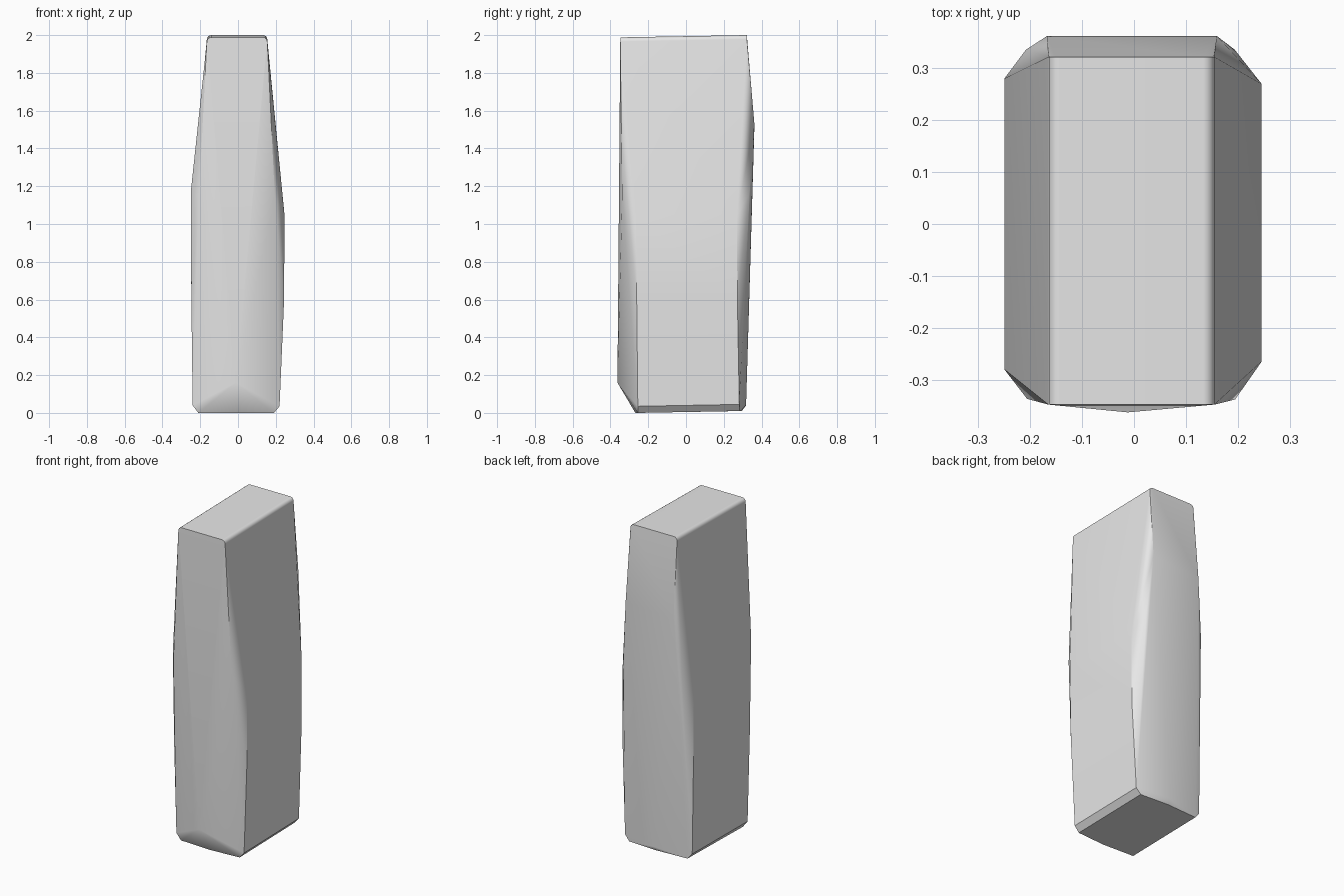
import bpy, bmesh, math

# Remove the default cube
cube = bpy.data.objects.get("Cube")
if cube:
    bpy.data.objects.remove(cube, do_unlink=True)

# Single grey stone colour
stone = bpy.data.materials.new("grey stone")
stone.use_nodes = True
colour = (0.8, 0.8, 0.8, 1.0)
stone.diffuse_color = colour
bsdf = next(n for n in stone.node_tree.nodes if n.type == 'BSDF_PRINCIPLED')
bsdf.inputs["Base Color"].default_value = colour


def rounded_top(side, half_width, radius=0.022, steps=4):
    """Rounded long edge of the gently sloping top."""
    pts = []
    for i in range(steps + 1):
        a = math.pi / 2 * i / steps
        x = side * (half_width - radius + radius * math.cos(a))
        drop = radius * (1 - math.sin(a))
        pts.append((x, -0.348, 1.988 - drop))
        pts.append((x, 0.322, 2.0 - drop))
    return pts


# Corner points of the two slightly uneven sides
left_side = [
    (-0.250, -0.280, 1.17), (-0.250, 0.280, 1.10),    # widest belt
    (-0.247, -0.272, 0.60), (-0.247, 0.280, 0.60),
    (-0.206, -0.337, 1.15), (-0.208, 0.336, 1.16),    # corner facets
    (-0.168, 0.362, 1.51),                            # shoulder at the back
    (-0.240, -0.260, 0.04), (-0.240, 0.282, 0.045),   # foot
    (-0.210, -0.258, 0.00), (-0.210, 0.285, 0.01),
]
right_side = [
    (0.246, -0.265, 1.05), (0.246, 0.270, 1.05),
    (0.244, -0.261, 0.60), (0.244, 0.272, 0.60),
    (0.195, -0.338, 1.14), (0.194, 0.336, 1.16),
    (0.160, 0.362, 1.53),
    (0.220, -0.255, 0.035), (0.220, 0.282, 0.045),
    (0.190, -0.255, 0.00), (0.190, 0.285, 0.01),
]
# Points on the front and back ridges near the foot
ridges = [(-0.012, -0.363, 0.16), (0.0, -0.268, 0.0),
          (0.0, 0.318, 0.04), (0.0, 0.296, 0.01)]

points = (left_side + right_side + ridges
          + rounded_top(-1, 0.165) + rounded_top(1, 0.155))

# Wrap the points in one faceted block
bm = bmesh.new()
for p in points:
    bm.verts.new(p)
hull = bmesh.ops.convex_hull(bm, input=bm.verts)
loose = [v for v in bm.verts if not v.link_faces]
bmesh.ops.delete(bm, geom=loose, context='VERTS')
bmesh.ops.dissolve_limit(bm, angle_limit=math.radians(1.0),
                         verts=bm.verts, edges=bm.edges)
bmesh.ops.recalc_face_normals(bm, faces=bm.faces)

mesh = bpy.data.meshes.new("stone_pillar")
bm.to_mesh(mesh)
bm.free()
mesh.materials.append(stone)
pillar = bpy.data.objects.new("stone_pillar", mesh)
bpy.context.collection.objects.link(pillar)

# Soft facets with sharp corners
bpy.ops.object.select_all(action='DESELECT')
pillar.select_set(True)
bpy.context.view_layer.objects.active = pillar
bpy.ops.object.shade_smooth_by_angle(angle=math.radians(35))
weighted = pillar.modifiers.new("even_shading", 'WEIGHTED_NORMAL')
weighted.keep_sharp = True
